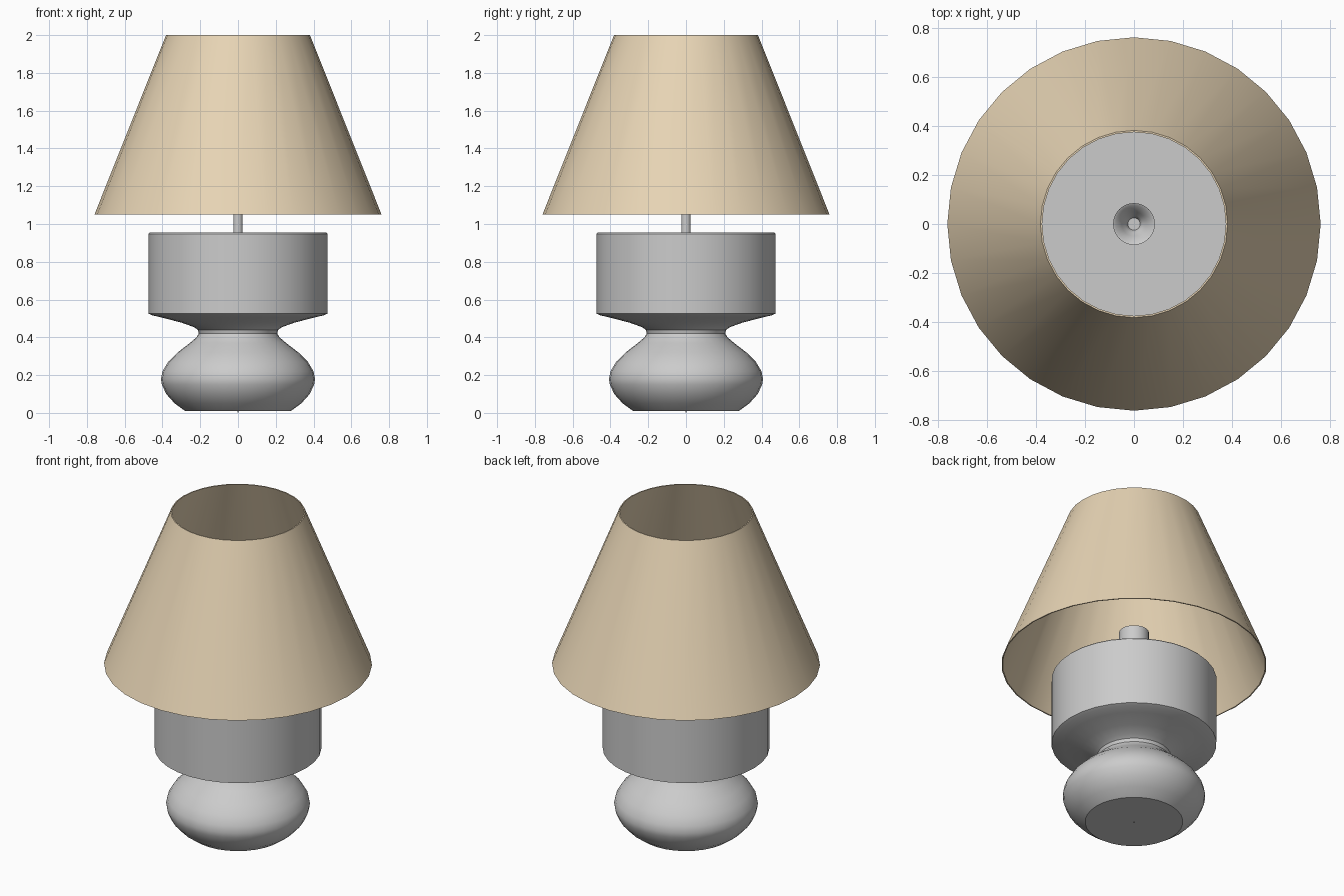
import bpy, bmesh, math

if "Cube" in bpy.data.objects:
    bpy.data.objects.remove(bpy.data.objects["Cube"])

SEG = 32


def lathe(name, profile, closed=False, angle=35, mat=None):
    """Revolve (radius, z) points about z; radius 0 makes a pole."""
    bm = bmesh.new()
    rings = []
    for r, z in profile:
        if r == 0:
            rings.append([bm.verts.new((0, 0, z))] * SEG)
        else:
            rings.append([bm.verts.new((r * math.cos(2 * math.pi * i / SEG),
                                        r * math.sin(2 * math.pi * i / SEG), z))
                          for i in range(SEG)])
    pairs = list(zip(rings, rings[1:]))
    if closed:
        pairs.append((rings[-1], rings[0]))
    for a, b in pairs:
        for i in range(SEG):
            j = (i + 1) % SEG
            bm.faces.new(list(dict.fromkeys((a[i], a[j], b[j], b[i]))))
    bmesh.ops.recalc_face_normals(bm, faces=bm.faces)
    mesh = bpy.data.meshes.new(name)
    bm.to_mesh(mesh)
    bm.free()
    obj = bpy.data.objects.new(name, mesh)
    bpy.context.collection.objects.link(obj)
    if mat:
        mesh.materials.append(mat)
    bpy.ops.object.select_all(action='DESELECT')
    obj.select_set(True)
    bpy.context.view_layer.objects.active = obj
    bpy.ops.object.shade_smooth_by_angle(angle=math.radians(angle))
    return obj


fabric = bpy.data.materials.new("shade_fabric")
fabric.diffuse_color = (0.80, 0.66, 0.46, 1)
fabric.use_nodes = True
fabric.node_tree.nodes["Principled BSDF"].inputs["Base Color"].default_value = fabric.diffuse_color

# Turned base: rounded foot, pinched neck, wide drum
lathe("base", [
    (0, 0.0), (0.004, 0.01), (0.28, 0.01), (0.335, 0.05), (0.38, 0.10),
    (0.403, 0.15), (0.408, 0.18), (0.40, 0.22), (0.37, 0.27), (0.32, 0.32),
    (0.255, 0.37), (0.22, 0.40), (0.208, 0.42), (0.213, 0.44), (0.235, 0.455),
    (0.30, 0.478), (0.40, 0.504), (0.455, 0.517), (0.473, 0.525),
    (0.473, 0.948), (0.466, 0.955), (0, 0.955)])

# Thin stem carrying a dished bulb socket
lathe("stem", [(0, 0.95), (0.025, 0.95), (0.025, 1.18), (0, 1.18)])
lathe("socket", [(0.025, 1.12), (0.085, 1.12), (0.085, 1.26), (0.075, 1.255),
                 (0.05, 1.215), (0.035, 1.19), (0.025, 1.175)], closed=True)

# Thin open conical lampshade
lathe("lampshade", [(0.76, 1.05), (0.381, 2.0), (0.374, 2.0), (0.753, 1.05)],
      closed=True, mat=fabric)
